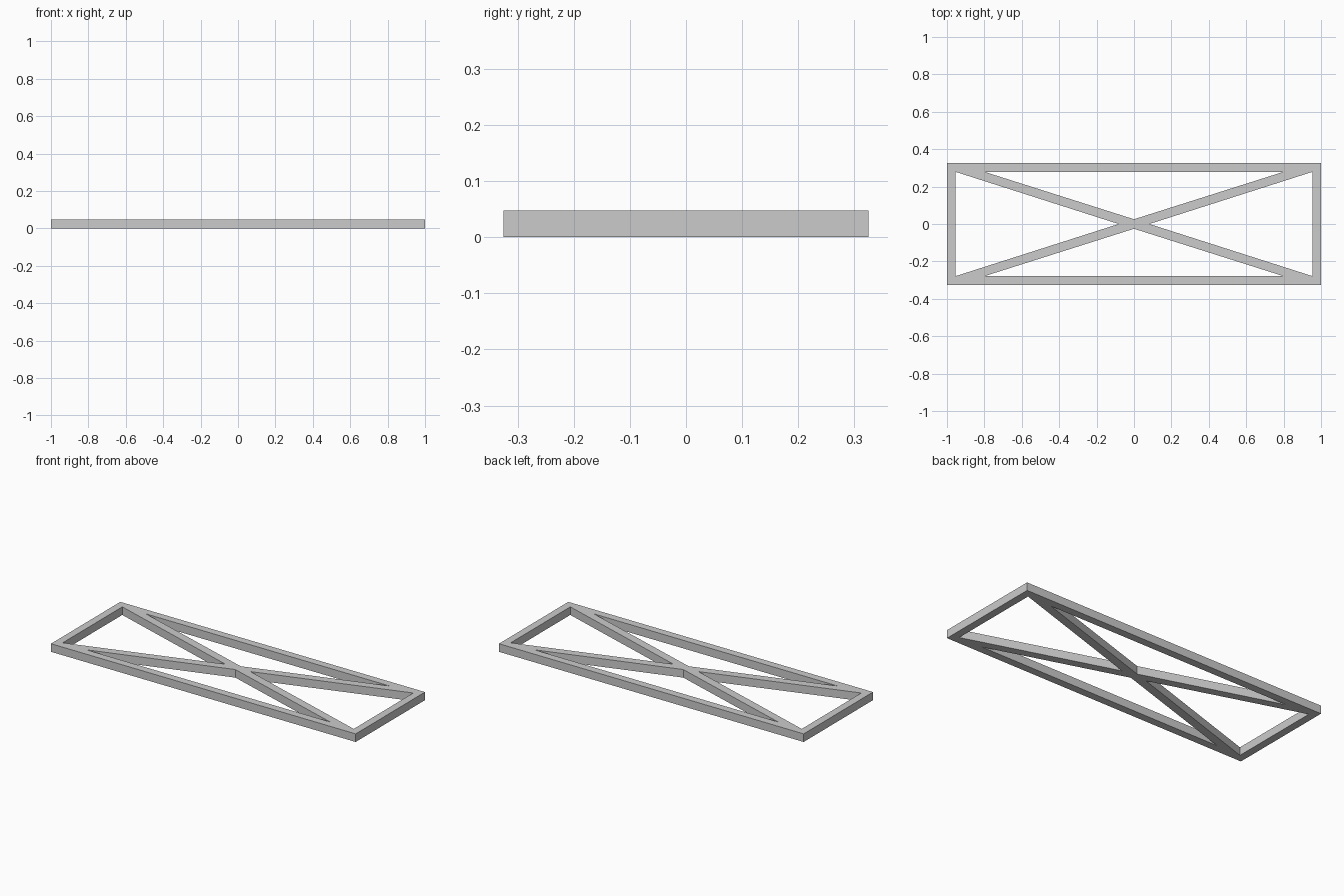
import bpy
import bmesh

if "Cube" in bpy.data.objects:
    bpy.data.objects.remove(bpy.data.objects["Cube"])

HX, HY, HEIGHT = 1.0, 0.325, 0.048   # outer half sizes and thickness
IX, IY = 0.955, 0.279                # inner edge of the rails
TX = 0.80                            # where the braces meet the long rails
CX, CY = 0.082, 0.0255               # notches of the central crossing

bm = bmesh.new()
verts = {}


def face(points, sx=1, sy=1):
    ring = []
    for x, y in points:
        key = (round(x * sx, 4) + 0.0, round(y * sy, 4) + 0.0)
        if key not in verts:
            verts[key] = bm.verts.new((key[0], key[1], 0))
        ring.append(verts[key])
    bm.faces.new(ring)


for s in (1, -1):
    # long rail
    face([(-HX, HY), (-IX, IY), (-TX, IY), (TX, IY), (IX, IY), (HX, HY)], sy=s)
    # short end rail
    face([(HX, -HY), (HX, HY), (IX, IY), (IX, -IY)], sx=s)
    # diagonal brace arms
    for t in (1, -1):
        face([(IX, IY), (TX, IY), (0, CY), (CX, 0)], s, t)

# central crossing
face([(CX, 0), (0, CY), (-CX, 0), (0, -CY)])

# give the flat outline its thickness
bmesh.ops.recalc_face_normals(bm, faces=bm.faces)
ext = bmesh.ops.extrude_face_region(bm, geom=bm.faces[:], use_keep_orig=True)
top = [g for g in ext["geom"] if isinstance(g, bmesh.types.BMVert)]
bmesh.ops.translate(bm, verts=top, vec=(0, 0, HEIGHT))
bmesh.ops.recalc_face_normals(bm, faces=bm.faces)

mesh = bpy.data.meshes.new("cross_braced_frame")
bm.to_mesh(mesh)
bm.free()
obj = bpy.data.objects.new("cross_braced_frame", mesh)
bpy.context.collection.objects.link(obj)
